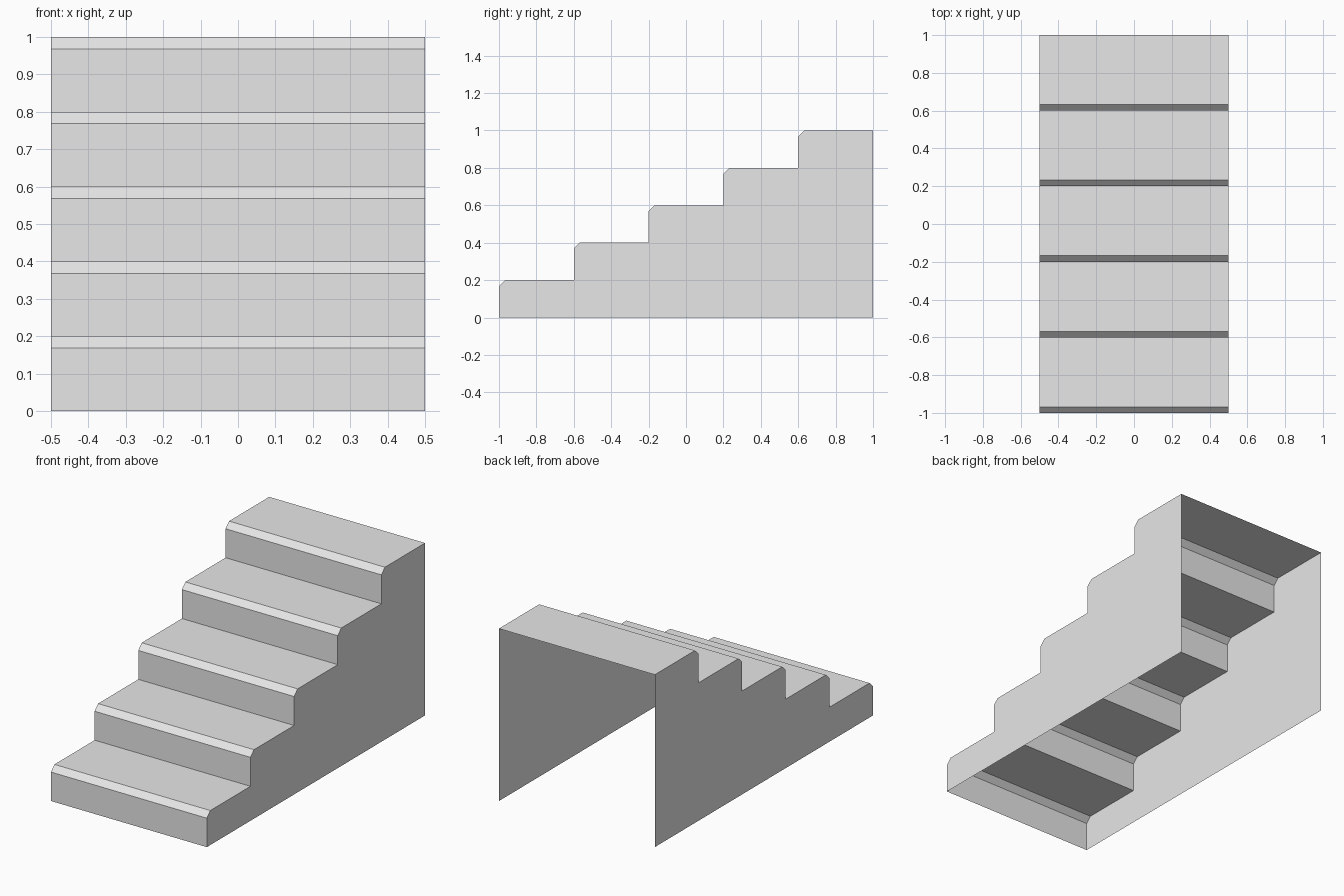
import bpy
import bmesh

STEPS = 5
RISE, RUN = 0.2, 0.4
HALF_WIDTH, FRONT = 0.5, -1.0
NOSING = 0.032

cube = bpy.data.objects.get("Cube")
if cube:
    bpy.data.objects.remove(cube, do_unlink=True)

# One plain grey material
grey = bpy.data.materials.new("light grey")
grey.use_nodes = True
colour = (0.8, 0.8, 0.8, 1.0)
grey.diffuse_color = colour
grey.node_tree.nodes["Principled BSDF"].inputs["Base Color"].default_value = colour

# Stepped profile in (y, z): each riser ends in a chamfered nosing
profile = [(FRONT, 0.0)]
for i in range(STEPS):
    y, top = FRONT + i * RUN, (i + 1) * RISE
    profile += [(y, top - NOSING), (y + NOSING, top), (y + RUN, top)]

bm = bmesh.new()
right = [bm.verts.new((-HALF_WIDTH, y, z)) for y, z in profile]
left = [bm.verts.new((HALF_WIDTH, y, z)) for y, z in profile]

# Risers, nosings and treads; the back and underside stay open
for i in range(len(profile) - 1):
    bm.faces.new((right[i], left[i], left[i + 1], right[i + 1]))

# Flat side walls down to the ground
for side, x in ((right, -HALF_WIDTH), (left, HALF_WIDTH)):
    foot = bm.verts.new((x, FRONT + STEPS * RUN, 0.0))
    outline = side + [foot]
    bm.faces.new(outline if x < 0 else outline[::-1])

bmesh.ops.recalc_face_normals(bm, faces=bm.faces)
# Turn the open shell outward if the first riser faces inward
bm.faces.ensure_lookup_table()
if bm.faces[0].normal.y > 0:
    bmesh.ops.reverse_faces(bm, faces=bm.faces)

mesh = bpy.data.meshes.new("staircase")
bm.to_mesh(mesh)
bm.free()
mesh.materials.append(grey)
staircase = bpy.data.objects.new("staircase", mesh)
bpy.context.collection.objects.link(staircase)
